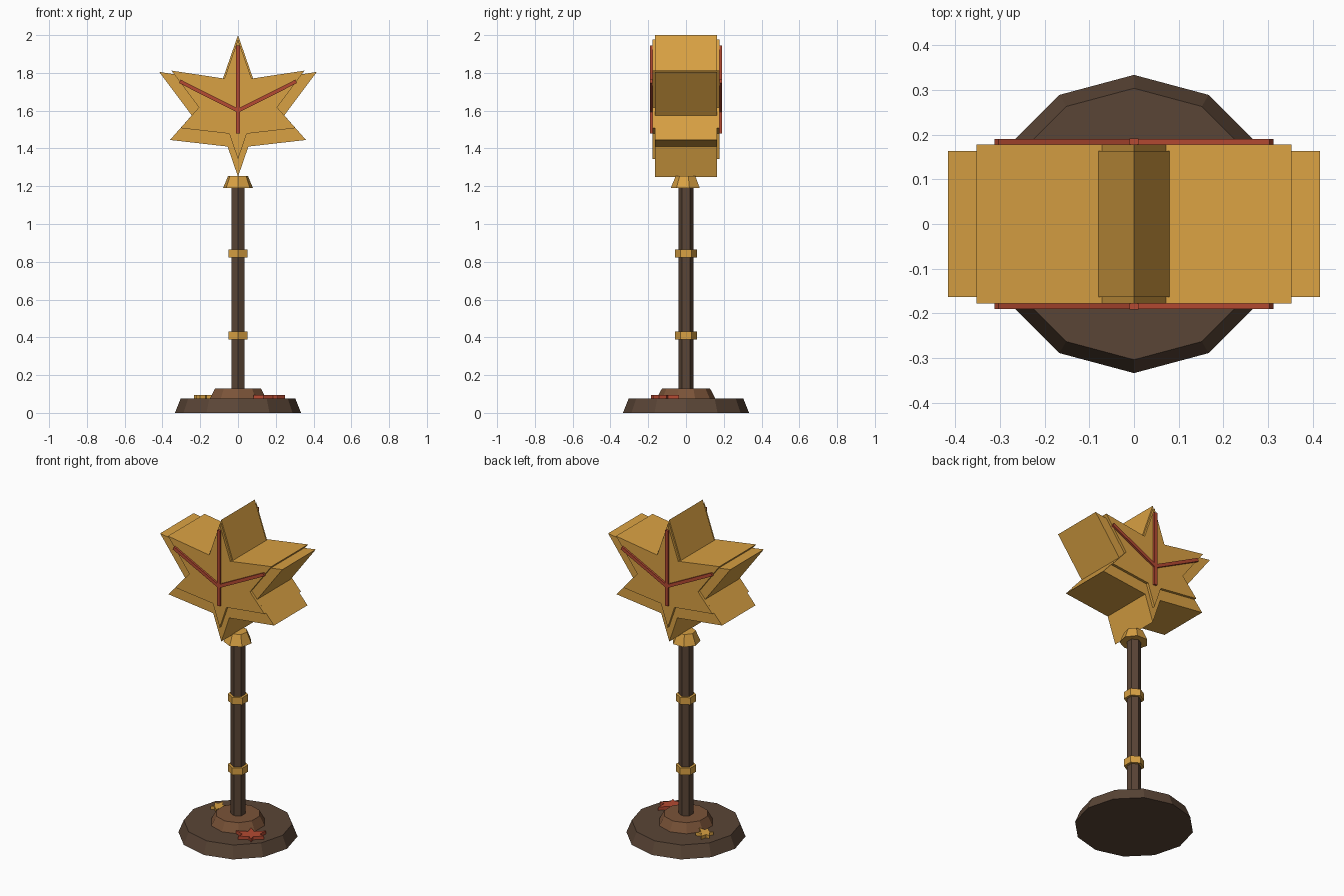
import bpy, math
from mathutils import Matrix, Vector

if "Cube" in bpy.data.objects:
    bpy.data.objects.remove(bpy.data.objects["Cube"])


def material(name, hex_code):
    lin = []
    for i in (0, 2, 4):
        c = int(hex_code[i:i + 2], 16) / 255
        lin.append(c / 12.92 if c <= 0.04045 else ((c + 0.055) / 1.055) ** 2.4)
    m = bpy.data.materials.new(name)
    m.diffuse_color = (*lin, 1)
    m.use_nodes = True
    m.node_tree.nodes["Principled BSDF"].inputs["Base Color"].default_value = m.diffuse_color
    return m


GOLD = material("gold", "D9A143")
RED = material("rust red", "B54A32")
DARK = material("dark brown", "5A4536")
BROWN = material("warm brown", "7A5338")


def add_mesh(name, verts, faces, mat):
    me = bpy.data.meshes.new(name)
    me.from_pydata(verts, [], faces)
    me.materials.append(mat)
    ob = bpy.data.objects.new(name, me)
    bpy.context.collection.objects.link(ob)
    return ob


def frustum(name, sides, r0, r1, z0, z1, mat):
    """Tapered prism with one corner facing the front."""
    verts = []
    for r, z in ((r0, z0), (r1, z1)):
        for i in range(sides):
            a = -math.pi / 2 + 2 * math.pi * i / sides
            verts.append((r * math.cos(a), r * math.sin(a), z))
    faces = [tuple(reversed(range(sides))), tuple(range(sides, 2 * sides))]
    for i in range(sides):
        j = (i + 1) % sides
        faces.append((i, j, sides + j, sides + i))
    return add_mesh(name, verts, faces, mat)


# Half outline of the leaf (x, z), top tip to bottom tip; mirrored below
HALF = [(0, 2.0), (0.085, 1.755), (0.417, 1.805), (0.245, 1.575),
        (0.36, 1.445), (0.055, 1.41), (0, 1.25)]
LEAF = HALF + [(-x, z) for x, z in HALF[-2:0:-1]]


def leaf(name, scale, centre, depth, mat):
    """Leaf prism in the xz plane, scaled about a height, centred on y = 0."""
    n = len(LEAF)
    pts = [(x * scale, (z - centre) * scale) for x, z in LEAF]
    verts = [(x, y, z) for y in (-depth / 2, depth / 2) for x, z in pts]
    faces = [tuple(range(n)), tuple(reversed(range(n, 2 * n)))]
    for i in range(n):
        j = (i + 1) % n
        faces.append((j, i, n + i, n + j))
    # outline runs clockwise seen from the front, so flip everything
    faces = [tuple(reversed(f)) for f in faces]
    return add_mesh(name, verts, faces, mat)


def bar(name, a, b, y, width, thick, mat):
    """Flat bar from a to b, given as (x, z)."""
    a, b = Vector(a), Vector(b)
    d = (b - a).normalized() * width / 2
    s = Vector((-d.y, d.x))
    pts = [a - s, b - s, b + s, a + s]
    verts = [(p.x, y + k * thick / 2, p.y) for k in (-1, 1) for p in pts]
    faces = [(0, 1, 2, 3), (7, 6, 5, 4)]
    faces += [(i, i + 4, (i + 1) % 4 + 4, (i + 1) % 4) for i in range(4)]
    return add_mesh(name, verts, faces, mat)


# Base, pole and fittings
frustum("base", 12, 0.334, 0.304, 0, 0.075, DARK)
frustum("base_step", 10, 0.156, 0.127, 0.075, 0.13, BROWN)
frustum("pole", 6, 0.041, 0.041, 0.13, 1.2, DARK)
for name, z in (("lower_ring", 0.388), ("upper_ring", 0.822)):
    frustum(name, 6, 0.057, 0.057, z, z + 0.043, GOLD)
frustum("pole_cap", 7, 0.081, 0.054, 1.19, 1.255, GOLD)

# Leaf-shaped lantern: outer block plus a smaller, deeper block
leaf("leaf_head", 1.0, 1.85, 0.326, GOLD).location.z = 1.85
leaf("leaf_head_face", 0.845, 1.85, 0.357, GOLD).location.z = 1.85

# Veins on both faces
for side, y in (("front", -0.184), ("back", 0.184)):
    bar(side + "_middle_vein", (0, 1.48), (0, 1.945), y, 0.02, 0.014, RED)
    for hand, s in (("left", -1), ("right", 1)):
        bar(f"{side}_{hand}_vein", (0, 1.6), (s * 0.308, 1.755), y, 0.02, 0.0136, RED)

# Fallen leaves lying on the base
for name, scale, x, y, turn, mat in (("fallen_red_leaf", 0.2, 0.168, -0.112, 35, RED),
                                     ("fallen_gold_leaf", 0.135, -0.182, 0.085, -50, GOLD)):
    ob = leaf(name, scale, 1.64, 0.02, mat)
    ob.data.transform(Matrix.Rotation(math.radians(turn), 4, 'Z')
                      @ Matrix.Rotation(math.radians(-90), 4, 'X'))
    ob.location = (x, y, 0.085)
